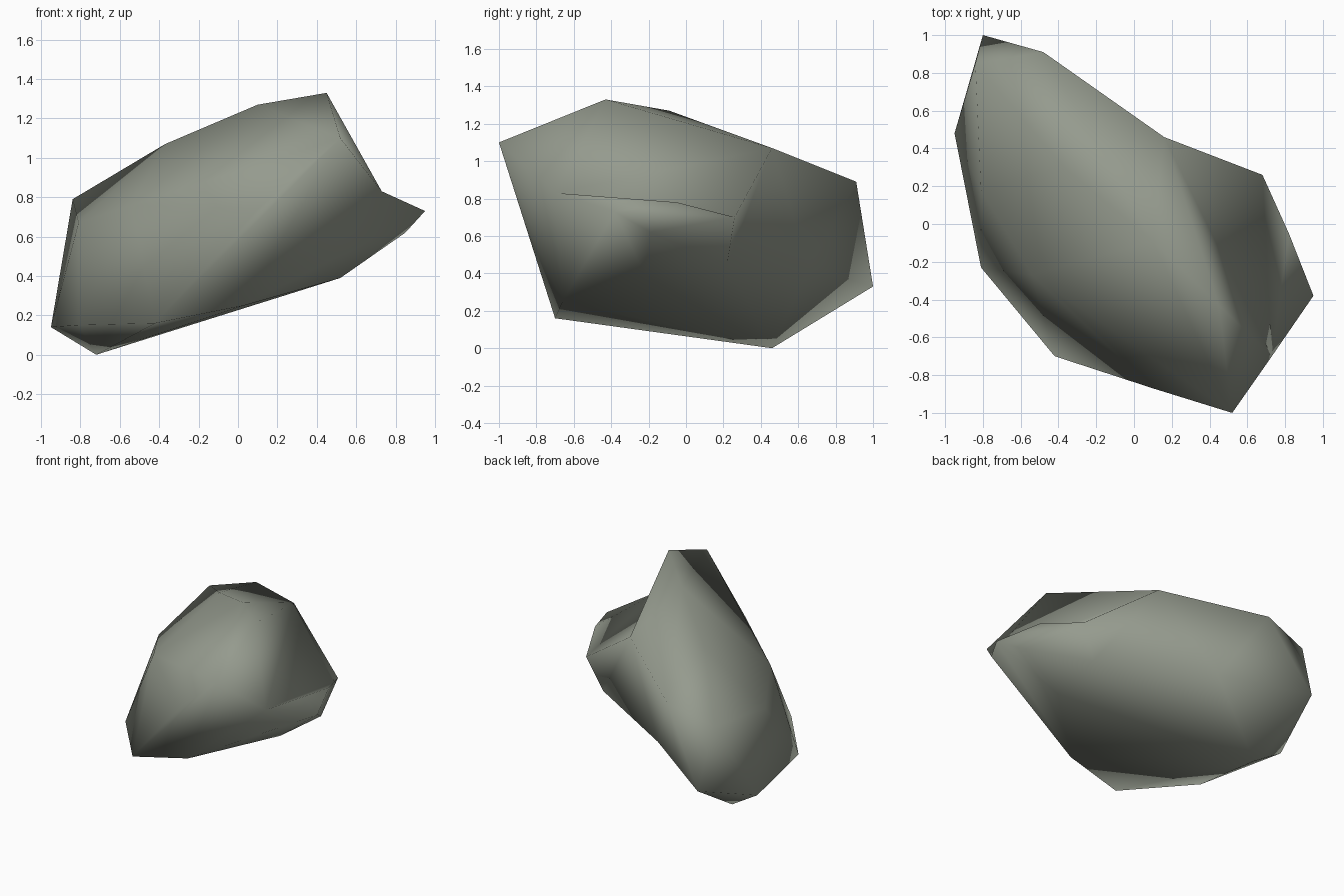
import bpy, bmesh

if "Cube" in bpy.data.objects:
    bpy.data.objects.remove(bpy.data.objects["Cube"])

# Key corners of the boulder, grouped by where they sit
P = dict(
    # upper ridge
    brow=(.52, -1, 1.10), peak=(.45, -.43, 1.33), crest=(.10, -.09, 1.27),
    shoulder=(-.37, .30, 1.07), ridge_back=(.16, .46, 1.07),
    tail_top=(-.48, .91, .89), tail=(-.80, 1, .33),
    # left side and underside
    foot=(-.72, .46, 0), left_tip=(-.95, .48, .14), left_top=(-.84, .85, .79),
    left_low=(-.81, -.23, .15), left_mid=(-.81, .18, .67),
    toe=(-.42, -.70, .16), front_left=(-.54, -.27, .76), front_mid=(.10, -.87, .74),
    under_front=(.03, -.66, .25), under_right=(.52, -.22, .39),
    under_back=(.56, .22, .45), back_dent=(-.22, .66, .43),
    # right-hand ledge
    ledge_front=(.73, -.70, .83), ledge_tip=(.95, -.38, .73),
    ledge_mid=(.82, -.05, .78), ledge_low=(.85, -.19, .62), ledge_back=(.68, .26, .70),
)


def hull(name, keys):
    """Closed convex chunk of rock through the named corners."""
    bm = bmesh.new()
    for k in keys.split():
        bm.verts.new(P[k])
    bmesh.ops.convex_hull(bm, input=bm.verts)
    loose = [v for v in bm.verts if not v.link_faces]
    bmesh.ops.delete(bm, geom=loose, context='VERTS')
    bmesh.ops.recalc_face_normals(bm, faces=bm.faces)
    me = bpy.data.meshes.new(name)
    bm.to_mesh(me)
    bm.free()
    ob = bpy.data.objects.new(name, me)
    bpy.context.collection.objects.link(ob)
    return ob


# Main ridge, its right wall, the hollow flank and the right ledge
rock = hull("rock", "brow peak crest shoulder ridge_back tail_top tail foot left_tip left_top "
            "left_low left_mid toe front_left front_mid under_front back_dent")
parts = [
    hull("wall", "brow peak ridge_back ledge_front under_front under_right front_mid"),
    hull("flank", "ridge_back ledge_front back_dent under_back under_right under_front toe foot"),
    hull("ledge", "ridge_back ledge_front ledge_back under_back under_right under_front"),
    hull("ledge_end", "ledge_front ledge_tip ledge_mid ledge_low ledge_back under_back "
         "under_right under_front"),
]

# Fuse the chunks into one boulder
for part in parts:
    m = rock.modifiers.new("fuse", 'BOOLEAN')
    m.operation, m.solver, m.object = 'UNION', 'EXACT', part
bpy.context.view_layer.update()
dg = bpy.context.evaluated_depsgraph_get()
fused = bpy.data.meshes.new_from_object(rock.evaluated_get(dg))
rock.modifiers.clear()
rock.data = fused
for part in parts:
    bpy.data.objects.remove(part)

# Clean seams, smooth shading, one stone colour
bm = bmesh.new()
bm.from_mesh(fused)
bmesh.ops.remove_doubles(bm, verts=bm.verts, dist=.02)
bmesh.ops.triangulate(bm, faces=bm.faces)
bmesh.ops.recalc_face_normals(bm, faces=bm.faces)
for f in bm.faces:
    f.smooth = True
bm.to_mesh(fused)
bm.free()
stone = bpy.data.materials.new("grey green stone")
stone.diffuse_color = (.30, .325, .27, 1)
stone.use_nodes = True
stone.node_tree.nodes["Principled BSDF"].inputs["Base Color"].default_value = stone.diffuse_color
fused.materials.clear()
fused.materials.append(stone)
